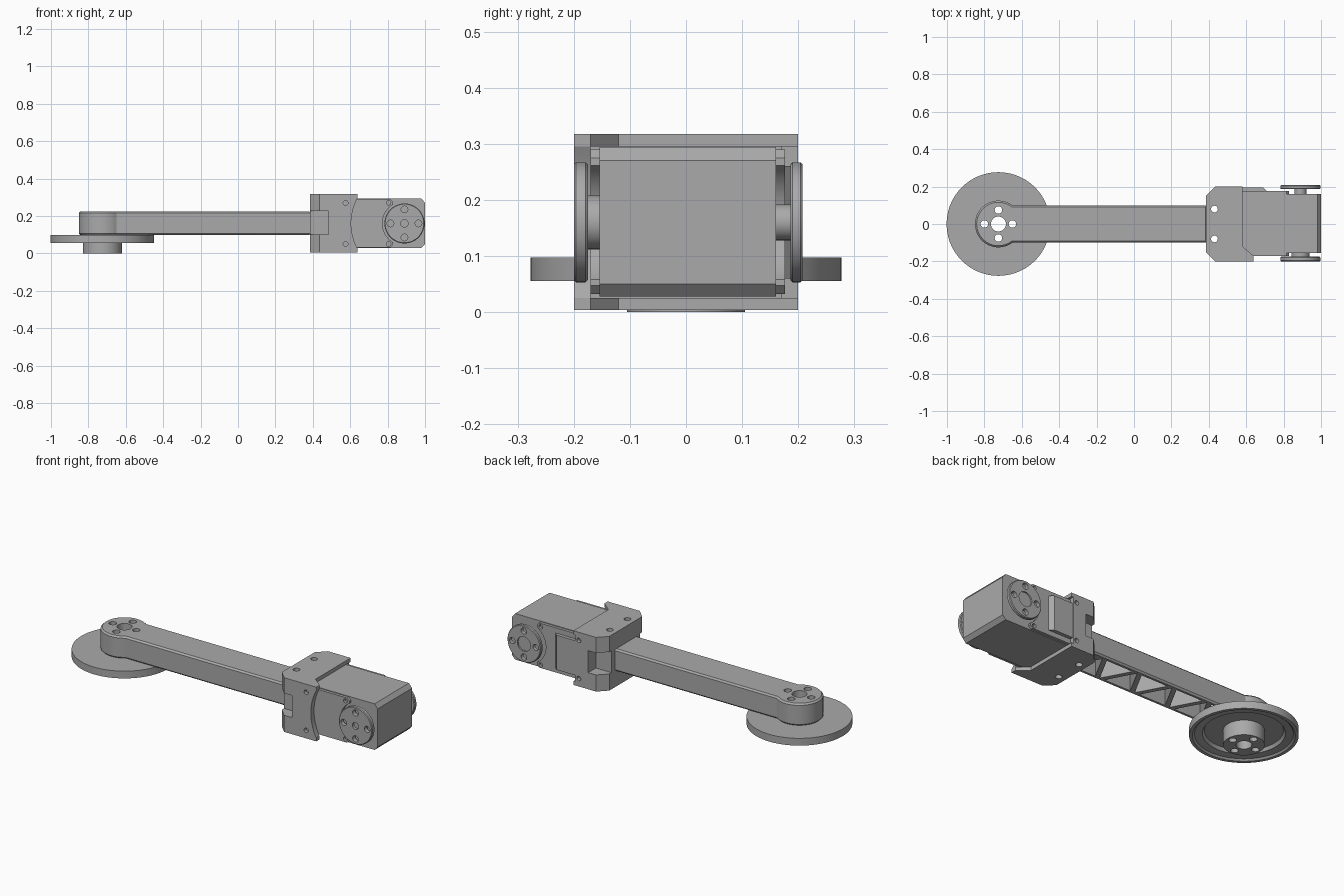
import bpy, bmesh
from math import sin, cos, pi, radians, asin, sqrt

cube = bpy.data.objects.get("Cube")
if cube:
    bpy.data.objects.remove(cube, do_unlink=True)

grey = bpy.data.materials.new("machine_grey")
grey.use_nodes = True
grey.diffuse_color = (0.4, 0.4, 0.4, 1)
grey.node_tree.nodes["Principled BSDF"].inputs["Base Color"].default_value = (0.4, 0.4, 0.4, 1)


def finish(name, bm):
    bmesh.ops.recalc_face_normals(bm, faces=bm.faces)
    mesh = bpy.data.meshes.new(name)
    bm.to_mesh(mesh)
    bm.free()
    mesh.materials.append(grey)
    obj = bpy.data.objects.new(name, mesh)
    bpy.context.collection.objects.link(obj)
    return obj


def prism(name, pts, axis, lo, hi, chamfer=0):
    """Extrude a 2D outline along y (outline in xz) or z (outline in xy)."""
    bm = bmesh.new()
    place = (lambda u, v, w: (u, w, v)) if axis == "y" else (lambda u, v, w: (u, v, w))
    a = [bm.verts.new(place(u, v, lo)) for u, v in pts]
    b = [bm.verts.new(place(u, v, hi)) for u, v in pts]
    caps = [bm.faces.new(a), bm.faces.new(b)]
    for i in range(len(pts)):
        j = (i + 1) % len(pts)
        bm.faces.new((a[i], a[j], b[j], b[i]))
    bmesh.ops.recalc_face_normals(bm, faces=bm.faces)
    if chamfer:
        rim = [e for f in caps for e in f.edges]
        bmesh.ops.bevel(bm, geom=rim, offset=chamfer, segments=1, affect="EDGES")
    return finish(name, bm)


def rect(u0, u1, v0, v1):
    return [(u0, v0), (u1, v0), (u1, v1), (u0, v1)]


def circle(u, v, r, n=32):
    return [(u + r * cos(2 * pi * i / n), v + r * sin(2 * pi * i / n)) for i in range(n)]


def around(u, v, r):
    return [(u + r, v), (u, v + r), (u - r, v), (u, v - r)]


def lathe(name, profile, x, n=72):
    bm = bmesh.new()
    rings = [[bm.verts.new((x + r * cos(2 * pi * i / n), r * sin(2 * pi * i / n), z))
              for i in range(n)] for r, z in profile]
    for k, ring in enumerate(rings):
        nxt = rings[(k + 1) % len(rings)]
        for i in range(n):
            j = (i + 1) % n
            bm.faces.new((ring[i], ring[j], nxt[j], nxt[i]))
    return finish(name, bm)


def cut(obj, pts, axis, lo, hi):
    cutter = prism("cutter", pts, axis, lo, hi)
    mod = obj.modifiers.new("cut", "BOOLEAN")
    mod.operation, mod.solver, mod.object = "DIFFERENCE", "EXACT", cutter
    bpy.context.view_layer.update()
    graph = bpy.context.evaluated_depsgraph_get()
    mesh = bpy.data.meshes.new_from_object(obj.evaluated_get(graph))
    obj.modifiers.clear()
    obj.data = mesh
    bpy.data.objects.remove(cutter, do_unlink=True)


PX = -0.725            # pivot of the base
HX, HZ = 0.89, 0.16    # axis of the servo horns

# Base disc with recessed underside and projecting hub
disc = lathe("base_disc", [(0.04, 0), (0.105, 0), (0.105, 0.085), (0.2, 0.085), (0.21, 0.068),
                           (0.25, 0.064), (0.26, 0.055), (0.277, 0.055), (0.277, 0.097),
                           (0.04, 0.097)], PX)

# Arm: round end running into a straight beam
R, W = 0.125, 0.1
a0 = asin(W / R)
steps = 44
outline = [(PX + R * cos(a0 + (2 * pi - 2 * a0) * i / steps),
            R * sin(a0 + (2 * pi - 2 * a0) * i / steps)) for i in range(steps + 1)]
arm = prism("arm", outline + [(0.39, -W), (0.39, W)], "z", 0.097, 0.225, 0.009)
cut(arm, circle(PX, 0, 0.04), "z", 0, 0.4)
for u, v in around(PX, 0, 0.075):
    for part in (arm, disc):
        cut(part, circle(u, v, 0.02, 20), "z", -0.1, 0.4)

# Triangular pockets leave a zigzag truss under the arm
for i in range(8):
    x, s = -0.53 + 0.115 * i, (-1) ** i * 0.078
    cut(arm, [(x - 0.085, s), (x + 0.085, s), (x, -s)], "z", 0, 0.203)

# Bracket: rear block, upper and lower plates, side cheeks
back = [(0.435, 0.2), (0.385, 0.15), (0.385, -0.15), (0.435, -0.2)]
block = prism("bracket_block", back + [(0.52, -0.2), (0.52, 0.2)], "z", 0.025, 0.295)
for s in (-1, 1):
    lo, hi = sorted((s * 0.13, s * 0.25))
    cut(block, rect(0.36, 0.485, 0.1, 0.227), "y", lo, hi)
plate_shape = back + [(0.64, -0.2), (0.64, -0.17), (0.58, -0.12), (0.58, 0.2)]
plates = [prism("bracket_top_plate", plate_shape, "z", 0.295, 0.317),
          prism("bracket_bottom_plate", plate_shape, "z", 0.004, 0.025)]
for part in plates + [block]:
    for y in (-0.08, 0.08):
        cut(part, circle(0.43, y, 0.018, 20), "z", -0.1, 0.5)

arc = []
for i in range(17):
    z = 0.025 + 0.27 * i / 16
    arc.append((HX - sqrt(0.285 ** 2 - (z - HZ) ** 2), z))
front_cheek = prism("bracket_front_cheek", [(0.52, 0.025)] + arc + [(0.52, 0.295)],
                    "y", -0.2, -0.17)
back_cheek = prism("bracket_back_cheek", rect(0.52, 0.568, 0.025, 0.295), "y", 0.17, 0.2)
for z in (0.05, 0.27):
    cut(front_cheek, circle(0.575, z, 0.013, 16), "y", -0.3, -0.18)
    cut(back_cheek, circle(0.545, z, 0.013, 16), "y", 0.18, 0.3)

# Servo body with chamfered end
prism("servo_body", [(0.52, 0.028), (0.98, 0.028), (1, 0.05), (1, 0.27), (0.98, 0.294),
                     (0.52, 0.294)], "y", -0.154, 0.16)

# Servo side covers, scooped around the horns
for name, lo, hi in (("servo_front_cover", -0.17, -0.154), ("servo_back_cover", 0.16, 0.176)):
    cover = prism(name, [(0.52, 0.032), (0.815, 0.032), (0.83, 0.047), (0.83, 0.275),
                         (0.815, 0.29), (0.52, 0.29)], "y", lo, hi)
    cut(cover, circle(HX, HZ, 0.118, 48), "y", -0.4, 0.4)
    for z in (0.05, 0.27):
        cut(cover, circle(0.805, z, 0.012, 16), "y", -0.4, 0.4)

# Raised connector cover on the back
prism("connector_cover", [(0.568, 0.176), (0.71, 0.176), (0.69, 0.196), (0.568, 0.196)],
      "z", 0.06, 0.26)

# Servo horns on their necks
for side, lo, hi, neck_r, neck in (("front", -0.2, -0.175, 0.048, (-0.18, -0.15)),
                                   ("back", 0.186, 0.208, 0.032, (0.155, 0.19))):
    prism(side + "_horn_neck", circle(HX, HZ, neck_r, 40), "y", *neck)
    horn = prism(side + "_horn", circle(HX, HZ, 0.107, 64), "y", lo, hi, 0.004)
    for u, v in around(HX, HZ, 0.075):
        cut(horn, circle(u, v, 0.018, 20), "y", -0.4, 0.4)
    if side == "front":
        cut(horn, circle(HX, HZ, 0.02, 20), "y", -0.3, -0.185)
    else:
        cut(horn, circle(HX, HZ, 0.042, 32), "y", 0.2, 0.3)

# Smooth round surfaces, keep machined edges crisp
bpy.ops.object.select_all(action="DESELECT")
for obj in bpy.context.scene.objects:
    if obj.type == "MESH":
        obj.select_set(True)
        bpy.context.view_layer.objects.active = obj
bpy.ops.object.shade_smooth_by_angle(angle=radians(25))
